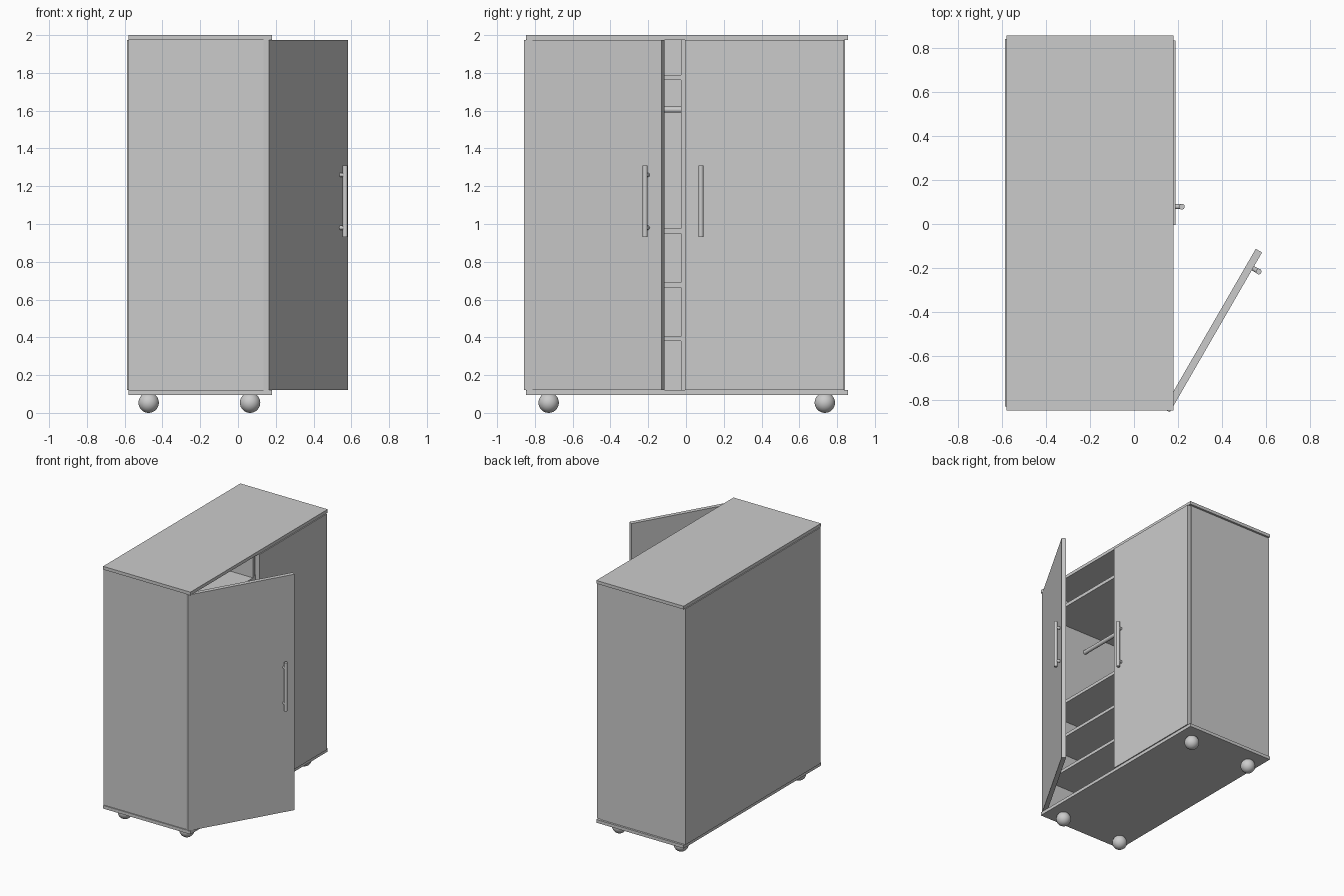
import bpy
from math import radians, pi
from mathutils import Matrix, Vector

if "Cube" in bpy.data.objects:
    bpy.data.objects.remove(bpy.data.objects["Cube"])


def box(name, x, y, z, mat=None):
    bpy.ops.mesh.primitive_cube_add(size=1)
    ob = bpy.context.object
    ob.name = name
    m = Matrix.Translation([(a + b) / 2 for a, b in (x, y, z)]) @ \
        Matrix.Diagonal([b - a for a, b in (x, y, z)] + [1])
    ob.data.transform((mat or Matrix()) @ m)
    return ob


def rod(name, start, end, r, mat=None):
    a, b = Vector(start), Vector(end)
    bpy.ops.mesh.primitive_cylinder_add(vertices=32, radius=r, depth=(b - a).length)
    ob = bpy.context.object
    ob.name = name
    q = Vector((0, 0, 1)).rotation_difference(b - a)
    ob.data.transform((mat or Matrix()) @ Matrix.Translation((a + b) / 2) @ q.to_matrix().to_4x4())
    bpy.ops.object.shade_smooth_by_angle(angle=radians(40))
    return ob


# Carcass
box("bottom_board", (-0.58, 0.18), (-0.848, 0.858), (0.095, 0.12))
box("top_board", (-0.58, 0.18), (-0.848, 0.858), (1.975, 2.0))
box("left_side_panel", (-0.58, 0.155), (-0.84, -0.815), (0.12, 1.975))
box("right_side_panel", (-0.58, 0.155), (0.817, 0.842), (0.12, 1.975))
box("back_panel", (-0.587, -0.565), (-0.832, 0.842), (0.12, 1.975))
box("centre_divider", (-0.57, 0.15), (-0.026, -0.001), (0.12, 1.975))

# Shelves and hanging rail
for i, z in enumerate((0.38, 0.665, 0.95)):
    box(f"shelf_{i + 1}", (-0.57, 0.148), (-0.838, -0.02), (z, z + 0.025))
box("hat_shelf", (-0.57, 0.148), (-0.82, 0.82), (1.763, 1.79))
rod("hanging_rail", (-0.215, -0.82, 1.605), (-0.215, -0.02, 1.605), 0.016)


# Doors: local x runs inward (negative) from the outer face, local y away from the hinge
def door(name, mat, side):
    w = 0.84
    box(name + "_door", (-0.033, 0), (0, side * w), (0.12, 1.975), mat)
    y = side * (w - 0.083)
    rod(name + "_handle_bar", (0.03, y, 0.93), (0.03, y, 1.31), 0.013, mat)
    for n, z in (("lower", 0.98), ("upper", 1.26)):
        rod(f"{name}_handle_{n}_post", (-0.005, y, z), (0.03, y, z), 0.011, mat)


door("right", Matrix.Translation((0.188, 0.836, 0)), -1)
door("left", Matrix.Translation((0.163, -0.857, 0)) @ Matrix.Rotation(-pi / 6, 4, 'Z'), 1)

# Ball feet
for x in (-0.473, 0.064):
    for y in (-0.727, 0.735):
        bpy.ops.mesh.primitive_uv_sphere_add(segments=32, ring_count=16, radius=0.054,
                                             location=(x, y, 0.054))
        bpy.context.object.name = "ball_foot"
        bpy.ops.object.shade_smooth()
